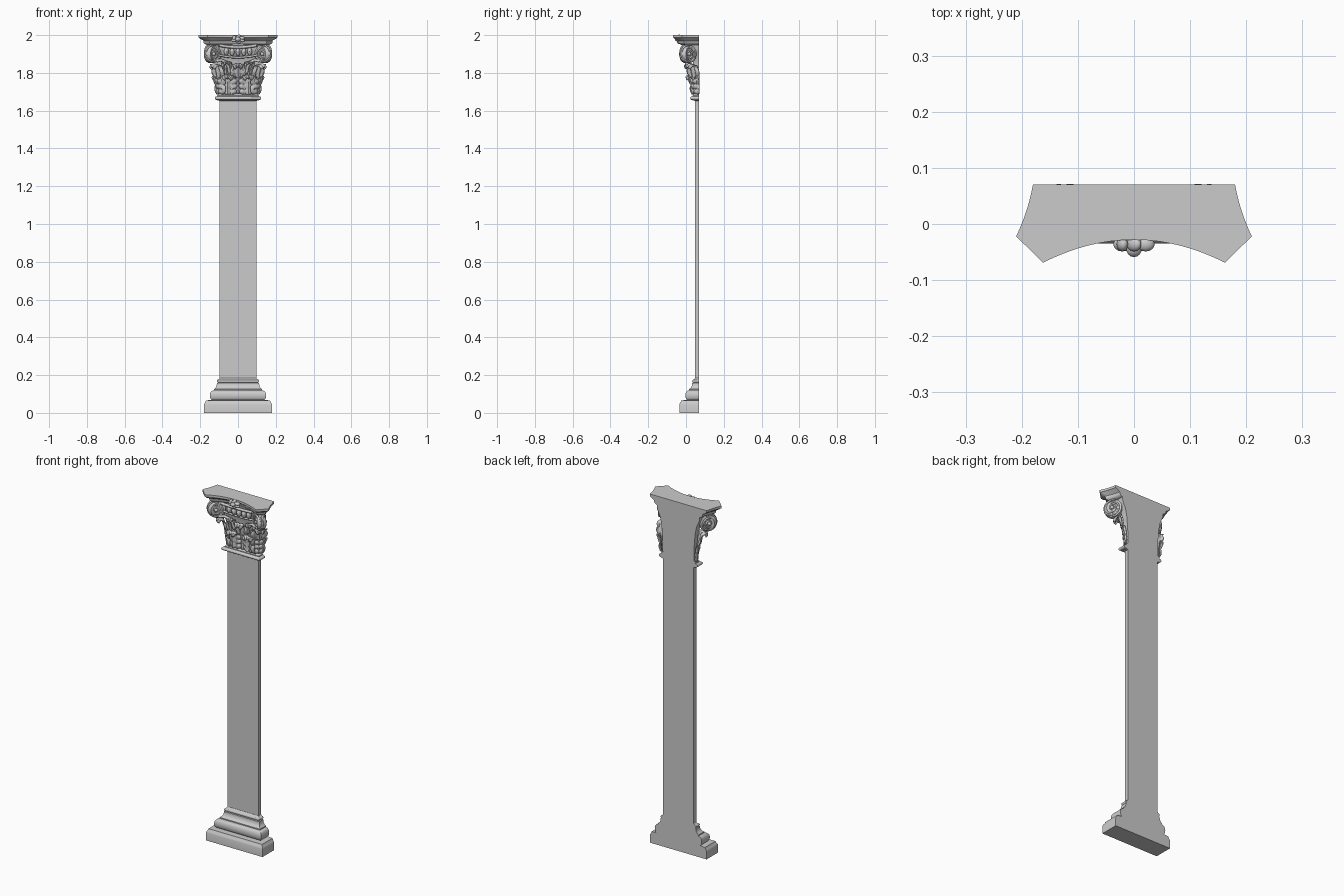
import bpy, bmesh
from math import sin, cos, pi, radians
from mathutils import Vector, Matrix

if "Cube" in bpy.data.objects:
    bpy.data.objects.remove(bpy.data.objects["Cube"])

HW, FY, BACK = 0.098, 0.047, 0.07   # shaft half width, shaft front, flat back


def finish(name, bm, mirror=False, thick=0, angle=35):
    bmesh.ops.recalc_face_normals(bm, faces=bm.faces)
    me = bpy.data.meshes.new(name)
    bm.to_mesh(me)
    bm.free()
    ob = bpy.data.objects.new(name, me)
    bpy.context.collection.objects.link(ob)
    if thick:
        m = ob.modifiers.new("thickness", 'SOLIDIFY')
        m.thickness, m.offset = thick, 0
    if mirror:
        ob.modifiers.new("mirror", 'MIRROR').use_mirror_merge = False
    bpy.ops.object.select_all(action='DESELECT')
    ob.select_set(True)
    bpy.context.view_layer.objects.active = ob
    bpy.ops.object.shade_smooth_by_angle(angle=radians(angle))
    return ob


def loft(name, rings):
    bm = bmesh.new()
    vs = [[bm.verts.new(p) for p in r] for r in rings]
    n = len(vs[0])
    for a, b in zip(vs, vs[1:]):
        for i in range(n):
            bm.faces.new((a[i], a[(i + 1) % n], b[(i + 1) % n], b[i]))
    bm.faces.new(vs[0])
    bm.faces.new(vs[-1])
    return finish(name, bm)


def moulding(name, profile):
    # profile of (projection, z) mitred round the front and both sides
    loft(name, [[(-HW - d, BACK, z), (-HW - d, FY - d, z),
                 (HW + d, FY - d, z), (HW + d, BACK, z)] for d, z in profile])


def bulge(d, r, z0, z1, n=10):
    return [(d + r * sin(pi * i / n), (z0 + z1) / 2 - (z1 - z0) / 2 * cos(pi * i / n))
            for i in range(n + 1)]


def tube(name, pts, r, mirror=True):
    cu = bpy.data.curves.new(name, 'CURVE')
    cu.dimensions, cu.bevel_depth, cu.bevel_resolution = '3D', r, 2
    cu.use_fill_caps = True
    sp = cu.splines.new('POLY')
    sp.points.add(len(pts) - 1)
    for p, q in zip(sp.points, pts):
        p.co = (*q, 1)
    ob = bpy.data.objects.new(name, cu)
    bpy.context.collection.objects.link(ob)
    if mirror:
        ob.modifiers.new("mirror", 'MIRROR')


def ball(bm, loc, scale, rot=Matrix()):
    bmesh.ops.create_uvsphere(bm, u_segments=14, v_segments=8, radius=1,
                              matrix=Matrix.Translation(loc) @ rot @ Matrix.Diagonal((*scale, 1)))


# Base, shaft and necking
moulding("plinth", [(.082, 0), (.082, .044), (.079, .052), (.074, .058), (.072, .066), (.045, .068)])
moulding("base_moulding", bulge(.035, .016, .066, .118)
         + [(.03, .12), (.03, .126), (.022, .132), (.016, .142), (.014, .152), (.014, .158)]
         + bulge(.007, .007, .16, .176) + [(.004, .178), (0, .184)])
moulding("shaft", [(0, .17), (0, 1.66)])
moulding("necking", [(0, 1.652), (.012, 1.654)] + bulge(.012, .013, 1.656, 1.676)
         + [(.012, 1.68), (.006, 1.688), (0, 1.69)])

# Flaring bell core of the capital
moulding("bell", [(0, 1.67), (.002, 1.76), (.008, 1.84), (.018, 1.89), (.03, 1.915),
                  (.036, 1.93), (.036, 1.945), (.044, 1.96)])


# Abacus with concave sides and chamfered corners
def outline(s, z):
    half = []
    for i in range(13):
        t = i / 12
        half.append((t * (.162 - .41 * s), -.028 - .041 * t * t + s, z))
    for i in range(9):
        t = i / 8
        x = .21 - .041 * (1 - (1 - t * .094 / .162) ** 2) + .004 * t
        half.append((x - s, (-.022 + .41 * s) * (1 - t) + BACK * t, z))
    return half + [(-x, y, z) for x, y, z in half[:0:-1]]


loft("abacus", [outline(s, z) for s, z in
                [(.045, 1.948), (.034, 1.953), (.028, 1.96), (.027, 1.97), (.022, 1.974),
                 (.011, 1.979), (.005, 1.985), (0, 1.987), (0, 2)]])


# Acanthus leaves: lobed, ribbed sheets curling over at the tip
def leaf(name, cx, cy, z0, phi, w, h, lean, r, mirror=True):
    phi = radians(phi)
    out, along = Vector((sin(phi), -cos(phi), 0)), Vector((cos(phi), sin(phi), 0))
    bm = bmesh.new()
    nv, nu, rows = 32, 16, []
    for j in range(nv + 1):
        v = j / nv
        t = max(0, (v - .68) / .32)
        rise = min(v / .68, 1)
        o = lean * rise ** 2 + r * (1 - cos(t * 3.5))
        z = (h - r) * rise + r * sin(t * 3.5)
        width = w * (.82 + .18 * sin(pi * v)) * (1 - .65 * t ** 2)
        width *= .76 + .24 * abs(sin(4.5 * pi * v)) ** .6
        row = []
        for i in range(nu + 1):
            u = i / nu * 2 - 1
            rib = .005 * cos(u * 3 * pi) + .004 * (1 - abs(u)) \
                + .004 * abs(u) * abs(sin(4.5 * pi * v))
            droop = .12 * w * u * u * (1 + t)
            p = Vector((cx, cy, z0 + z - droop * rise)) + along * u * width
            row.append(bm.verts.new(p + out * (o + rib - .25 * droop)))
        rows.append(row)
    for a, b in zip(rows, rows[1:]):
        for i in range(nu):
            bm.faces.new((a[i], a[i + 1], b[i + 1], b[i]))
    # trim at the flat back
    bmesh.ops.bisect_plane(bm, geom=bm.verts[:] + bm.edges[:] + bm.faces[:],
                           plane_co=(0, BACK, 0), plane_no=(0, 1, 0), clear_outer=True)
    finish(name, bm, mirror, .004, 50)


leaf("lower_front_leaf", .055, FY - .008, 1.687, 0, .054, .1, .008, .011)
leaf("lower_side_leaf", HW + .008, .09, 1.687, 90, .054, .1, .008, .011)
leaf("upper_center_leaf", 0, FY - .003, 1.69, 0, .046, .158, .018, .013, False)
leaf("upper_corner_leaf", HW - .002, FY + .002, 1.69, 45, .046, .158, .026, .014)
leaf("upper_mid_leaf", .06, FY - .005, 1.76, 0, .03, .1, .018, .009)


# Corner volutes: one facing front and one facing the side, mapped from (along, out, z)
def front(a, o, z):
    return (HW + a, FY - o, z)


def side(a, o, z):
    return (HW + o, FY - a, z)


A, O, Z, R, TILT = .034, .055, 1.9, .049, radians(28)
for label, place in (("front", front), ("side", side)):
    def on_disc(r, ang, lift, place=place):
        c = r * cos(ang)
        return place(A + c * cos(TILT) - lift * sin(TILT),
                     O + c * sin(TILT) + lift * cos(TILT), Z + r * sin(ang))
    loft(label + "_volute_disc", [[on_disc(r, 2 * pi * i / 32, lift) for i in range(32)]
                                  for r, lift in ((.04, -.03), (R - .002, -.016), (R, -.002),
                                                  (R - .004, 0), (.012, .004))])
    tube(label + "_volute_scroll",
         [on_disc(R * (1 - t / 66), pi * .6 - t / 56 * 5 * pi, .002 + .006 * t / 56)
          for t in range(57)], .0048)
    bm = bmesh.new()
    ball(bm, on_disc(0, 0, .008), (.01, .01, .01))
    finish(label + "_volute_eye", bm, True)
for ob in bpy.data.objects:
    if ob.name.endswith("volute_disc"):
        ob.modifiers.new("mirror", 'MIRROR')

# Stems rising out of the leaves to the volutes
tube("volute_stem", [(.045, FY - .018, 1.80), (.052, FY - .026, 1.835), (.066, FY - .034, 1.858),
                     (.09, FY - .043, 1.868), (.115, FY - .05, 1.862)], .008)


# Curved lip between the volutes, with a row of eggs
def lip(name, z, o, sag, r):
    tube(name, [(.1 * i / 10, FY - o + .012 * (1 - (i / 10) ** 2), z + sag * (i / 10) ** 2)
                for i in range(-10, 11)], r, False)


lip("upper_lip", 1.936, .058, .01, .008)
lip("lower_lip", 1.882, .04, .012, .006)
bm = bmesh.new()
for i in range(-2, 3):
    ball(bm, (i * .031, FY - .036, 1.909 + .001 * i * i), (.0125, .018, .021))
finish("egg_row", bm)

# Flower at the middle of the abacus
bm = bmesh.new()
for i in range(6):
    a = pi / 6 + i * pi / 3
    ball(bm, (.024 * cos(a), -.036, 1.978 + .012 * sin(a)), (.016, .013, .0095),
         Matrix.Rotation(-a * .5 if i % 3 else 0, 4, 'Y'))
ball(bm, (0, -.044, 1.978), (.014, .015, .012))
finish("abacus_flower", bm)
